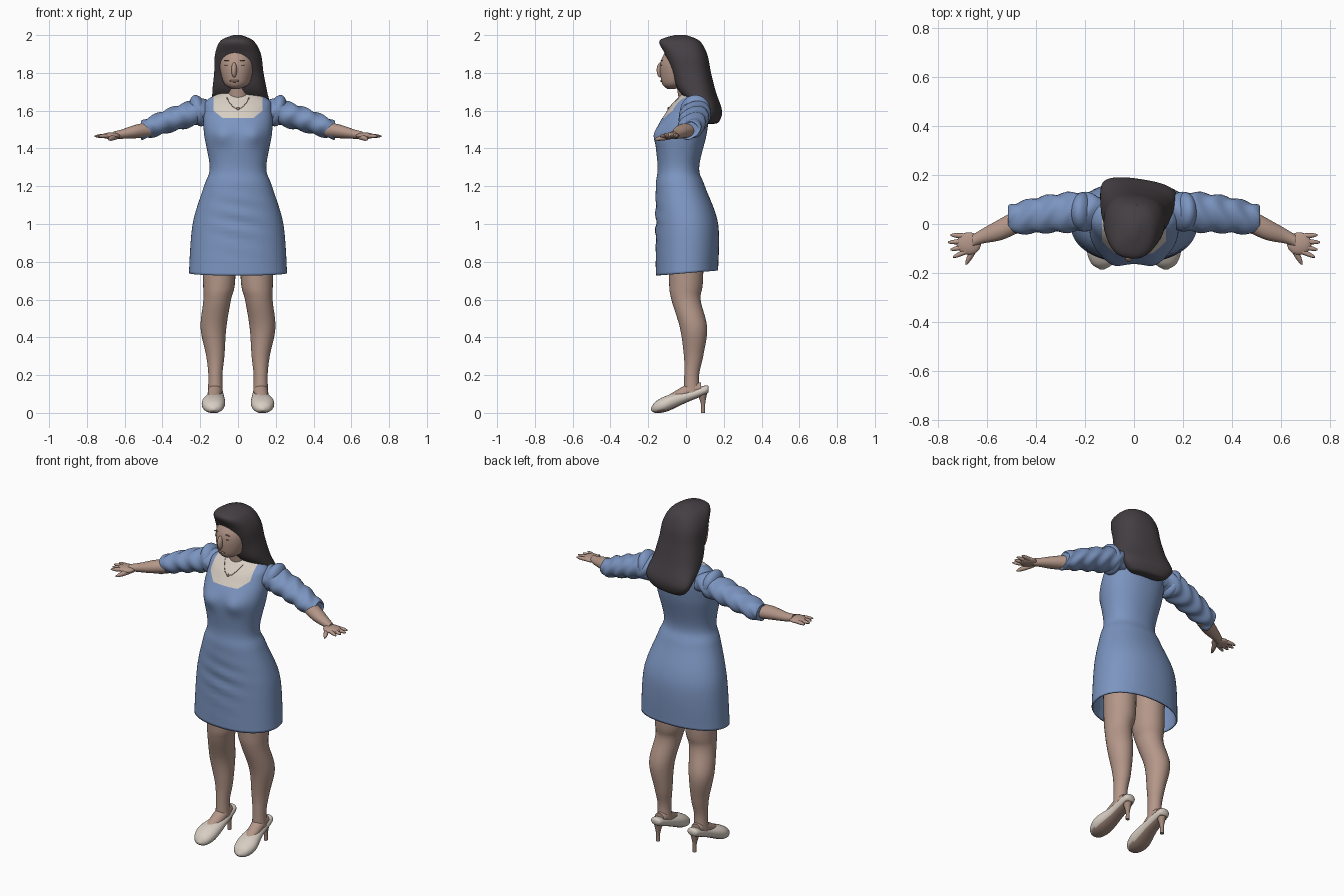
import bpy, bmesh
from math import sin, cos, pi, exp, copysign, radians
from mathutils import Vector, Matrix
from mathutils.bvhtree import BVHTree

cube = bpy.data.objects.get("Cube")
if cube:
    bpy.data.objects.remove(cube, do_unlink=True)


def material(name, *rgb):
    mat = bpy.data.materials.new(name)
    mat.use_nodes = True
    mat.diffuse_color = (*rgb, 1)
    shader = mat.node_tree.nodes["Principled BSDF"]
    shader.inputs["Base Color"].default_value = (*rgb, 1)
    shader.inputs["Roughness"].default_value = .8
    return mat


BLUE = material("blue cloth", .2, .3, .53)
SKIN = material("skin", .46, .31, .25)
CREAM = material("cream", .68, .61, .54)
HAIR = material("dark hair", .06, .05, .056)
TAN = material("tan sole", .36, .25, .2)
BROWN = material("lip and brow", .27, .15, .13)


def finish(name, bm, *materials, turn=0):
    bmesh.ops.recalc_face_normals(bm, faces=bm.faces)
    bm.transform(Matrix.Rotation(turn, 4, "Z"))
    mesh = bpy.data.meshes.new(name)
    bm.to_mesh(mesh)
    bm.free()
    for mat in materials:
        mesh.materials.append(mat)
    part = bpy.data.objects.new(name, mesh)
    bpy.context.collection.objects.link(part)
    bpy.ops.object.select_all(action="DESELECT")
    part.select_set(True)
    bpy.context.view_layer.objects.active = part
    bpy.ops.object.shade_smooth_by_angle(angle=radians(55))
    return part


def smooth_rows(rows, steps):
    """Fill in rows along a smooth curve through the given ones."""
    rows = [Vector(row) for row in rows]
    padded = [rows[0], *rows, rows[-1]]
    filled = []
    for before, start, end, after in zip(padded, padded[1:], padded[2:], padded[3:]):
        leave, arrive = (end - before) / 2, (after - start) / 2
        for step in range(steps):
            t = step / steps
            ease = t * t * (3 - 2 * t)
            filled.append(start.lerp(end, ease) + leave * t * (1 - t) ** 2
                          - arrive * t * t * (1 - t))
    return filled + [rows[-1]]


def loft(rows, axis="Z", sides=32, power=2, steps=6, mirror=1, warp=None, open_start=False):
    """Skin rings (x, y, z, radius, radius) that lie across an axis."""
    u, v = {"X": (1, 2), "Y": (0, 2), "Z": (0, 1)}[axis]
    bm = bmesh.new()
    rings = []
    for row in smooth_rows(rows, steps):
        ring = []
        for k in range(sides):
            angle = 2 * pi * k / sides
            point = Vector(row[:3])
            point[u] += row[3] * copysign(abs(cos(angle)) ** (2 / power), cos(angle))
            point[v] += row[4] * copysign(abs(sin(angle)) ** (2 / power), sin(angle))
            if warp:
                warp(point, angle)
            point.x *= mirror
            ring.append(bm.verts.new(point))
        rings.append(ring)
    for low, high in zip(rings, rings[1:]):
        for k in range(sides):
            bm.faces.new((low[k - 1], low[k], high[k], high[k - 1]))
    bm.faces.new(rings[-1])
    if not open_start:
        bm.faces.new(rings[0])
    return bm


def tube(rows, axis="Z", flat=1, **options):
    """Loft from rows (x, y, z, radius) with one flattening for all."""
    return loft([(*row, row[3] * flat) for row in rows], axis, **options)


def column(rows, **options):
    """Upright loft from rows (height, half width, front, back)."""
    return loft([(0, (front + back) / 2, height, width, (back - front) / 2)
                 for height, width, front, back in rows], **options)


def ellipsoid(name, centre, size, mat, turn=0, tilt=0):
    bm = bmesh.new()
    place = (Matrix.Translation(centre) @ Matrix.Rotation(tilt, 4, "Y")
             @ Matrix.Diagonal((*size, 1)))
    bmesh.ops.create_uvsphere(bm, u_segments=24, v_segments=16, radius=1, matrix=place)
    finish(name, bm, mat, turn=turn)


def finger(name, root, tip, axis, radius, mirror):
    root, tip = Vector(root), Vector(tip)
    rows = [(*root.lerp(tip, t), radius * (1 - t ** 4 * .7)) for t in (0, .5, .8, 1)]
    finish(name, tube(rows, axis, sides=12, mirror=mirror), SKIN)


# Dress, with a sloping hem, bust and soft folds over the lap
def drape(point, angle):
    if point.z < .9:
        point.z += point.y * (.9 - point.z) / 2
    if point.y < 0:
        bust = exp(-((abs(point.x) - .085) / .05) ** 2 - ((point.z - 1.47) / .05) ** 2)
        lap = exp(-((point.z - 1) / .13) ** 2 - (point.x / .12) ** 2)
        point.y += lap * sin(70 * point.z + 14 * point.x) / 200 - bust / 50


bodice = column([(.74, .26, -.16, .17), (1, .24, -.16, .17), (1.2, .18, -.16, .1),
                 (1.3, .15, -.15, .07), (1.48, .18, -.16, .11), (1.6, .18, -.1, .12),
                 (1.66, .16, -.05, .1), (1.71, .05, 0, .07)],
                sides=64, power=2.2, steps=12, warp=drape, open_start=True)

# Square neckline with clipped corners, cut into the bodice
cuts = [((0, 0, 1.56), (0, 0, -1)), ((0, .02, 0), (0, 1, 0))]
for side in (1, -1):
    cuts += [((side * .13, 0, 0), (side, 0, 0)), ((side * .13, 0, 1.6), (side * 4, 0, -5))]
cuts = [(Vector(point), Vector(normal)) for point, normal in cuts]
for point, normal in cuts:
    bmesh.ops.bisect_plane(bodice, geom=bodice.verts[:] + bodice.edges[:] + bodice.faces[:],
                           plane_co=point, plane_no=normal)
for face in bodice.faces:
    middle = face.calc_center_median()
    face.material_index = int(all((middle - point).dot(normal) < 0 for point, normal in cuts))
chest = BVHTree.FromBMesh(bodice)
dress = finish("dress", bodice, BLUE, CREAM)
dress.modifiers.new("cloth thickness", "SOLIDIFY").thickness = .008

# Necklace laid on the chest
curve = bpy.data.curves.new("necklace", "CURVE")
curve.dimensions = "3D"
curve.bevel_depth = .002
chain = curve.splines.new("POLY")
chain.points.add(16)
for i, bead in enumerate(chain.points):
    t = i / 8 - 1
    spot = chest.ray_cast(Vector((t * .06, -1, 1.61 + t * t * .06)), Vector((0, 1, 0)))[0]
    bead.co = (*spot, 1)
    if t == 0:
        ellipsoid("pendant", spot, (.008, .005, .01), TAN)
curve.materials.append(TAN)
bpy.context.collection.objects.link(bpy.data.objects.new("necklace", curve))


def crumple(point, angle):
    crease = sin(75 * point.x + 2 * sin(2 * angle)) / 200
    point.y += crease * cos(angle)
    point.z += crease * sin(angle)


for label, side in (("left", 1), ("right", -1)):
    # Arm
    finish(label + "_sleeve",
           tube([(.13, .05, 1.6, .06), (.22, .05, 1.59, .08), (.36, .04, 1.55, .075),
                 (.5, .02, 1.5, .06), (.51, .02, 1.5, .04)],
                "X", flat=.85, steps=10, mirror=side, warp=crumple), BLUE)
    ellipsoid(label + "_shoulder_puff", (side * .21, .05, 1.6), (.045, .08, .085), BLUE,
              tilt=side / 4)
    finish(label + "_forearm",
           tube([(.46, .02, 1.5, .05), (.54, -.02, 1.49, .045), (.62, -.05, 1.475, .03),
                 (.66, -.07, 1.47, .025)], "X", flat=.8, mirror=side), SKIN)
    # Hand
    ellipsoid(label + "_palm", (side * .675, -.08, 1.467), (.05, .046, .017), SKIN)
    for i, name in enumerate(("little", "ring", "middle", "index")):
        finger(f"{label}_{name}_finger", (.68, -.05 - i * .02, 1.467),
               (.76 - abs(i - 1) / 100, -.045 - i * .03, 1.465), "X", .011, side)
    finger(label + "_thumb", (.64, -.075, 1.465), (.685, -.165, 1.448), "Y", .015, side)
    # Leg and foot
    finish(label + "_leg",
           tube([(.1, 0, 1, .09), (.1, 0, .7, .085), (.11, 0, .6, .073), (.13, .04, .45, .068),
                 (.12, .04, .3, .048), (.12, .03, .2, .037), (.12, .03, .1, .04)],
                flat=1.06, mirror=side), SKIN)
    finish(label + "_foot",
           tube([(.13, -.1, .06, .03), (.12, .02, .12, .038), (.12, .08, .13, .03)],
                "Y", mirror=side), SKIN)
    # Court shoe with a tan sole and stiletto heel
    shoe = tube([(.13, -.185, .02, .01), (.13, -.16, .03, .045), (.13, -.1, .05, .062),
                 (.12, 0, .085, .046), (.12, .1, .12, .036), (.12, .12, .125, .02)],
                "Y", flat=.68, power=2.2, mirror=side)
    bmesh.ops.recalc_face_normals(shoe, faces=shoe.faces)
    for face in shoe.faces:
        face.material_index = int(face.normal.z < -.75)
    finish(label + "_shoe", shoe, CREAM, TAN)
    finish(label + "_heel",
           tube([(.12, .09, 0, .011), (.12, .09, .05, .012), (.12, .085, .11, .028)],
                sides=20, mirror=side), TAN)

# Neck and head, the head turned a little to one side
TURN = -.15
finish("neck", tube([(0, .03, 1.6, .06), (0, 0, 1.78, .056)]), SKIN)
finish("head", column([(1.715, .02, -.1, -.06), (1.75, .07, -.13, .04), (1.86, .093, -.135, .09),
                       (1.96, .06, -.08, .08)]), SKIN, turn=TURN)
ellipsoid("nose", (0, -.137, 1.815), (.015, .02, .04), SKIN, TURN)
ellipsoid("lips", (0, -.128, 1.757), (.026, .008, .007), BROWN, TURN)
for label, side in (("left", 1), ("right", -1)):
    ellipsoid(label + "_lash", (side * .037, -.125, 1.84), (.016, .005, .002), BROWN, TURN)
    ellipsoid(label + "_brow", (side * .038, -.124, 1.866), (.02, .005, .003), BROWN, TURN)

# Long hair falling behind the shoulders
finish("hair", column([(2, .02, -.06, 0), (1.97, .085, -.14, .07), (1.9, .12, -.11, .11),
                       (1.8, .13, -.07, .13), (1.7, .145, -.03, .155), (1.6, .155, .08, .185),
                       (1.54, .11, .1, .17), (1.53, .05, .12, .14)],
                      sides=48, power=2.5), HAIR, turn=TURN)
